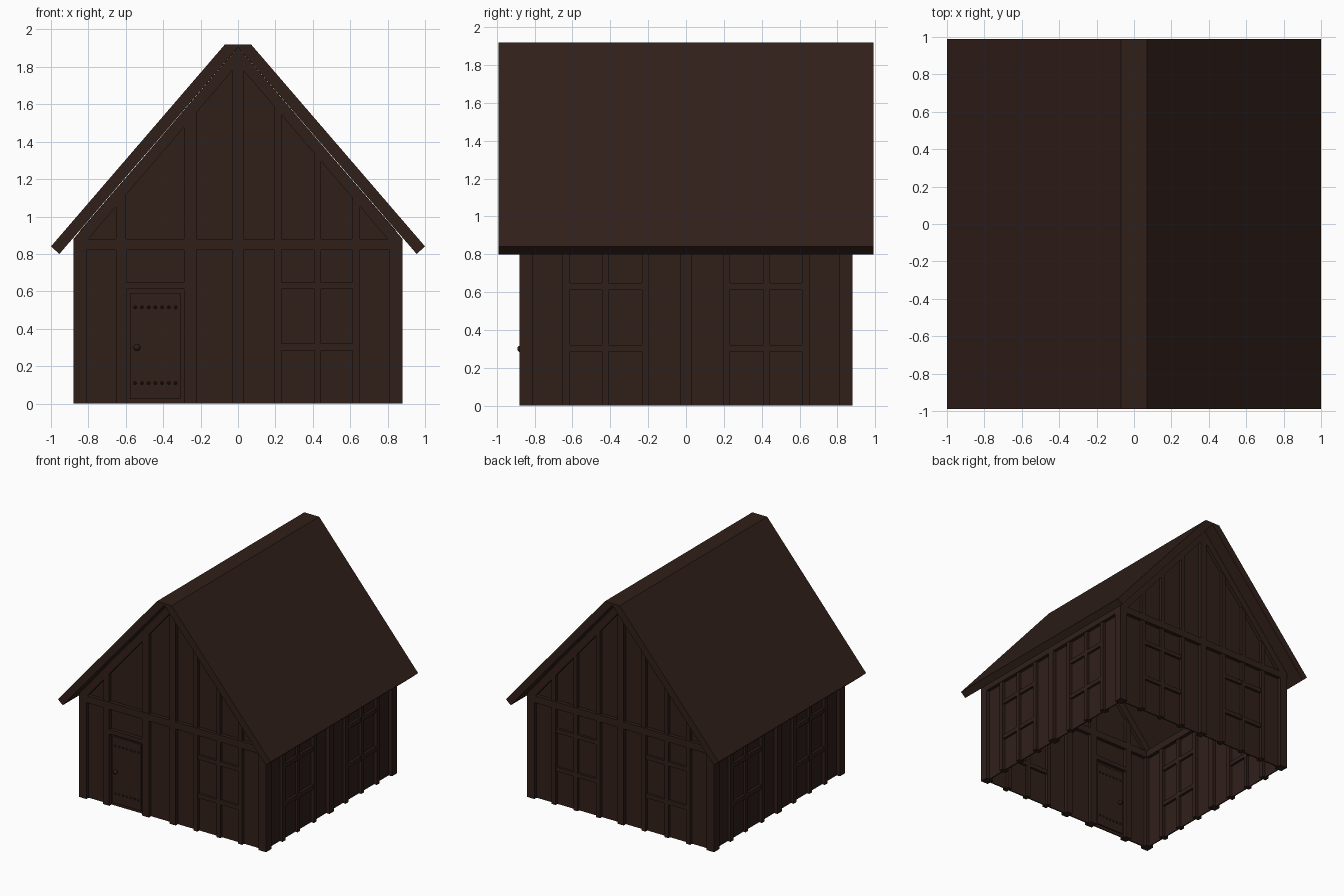
import bpy, bmesh, math
from mathutils import Matrix, Vector

if "Cube" in bpy.data.objects:
    bpy.data.objects.remove(bpy.data.objects["Cube"])

wood = bpy.data.materials.new("dark_wood")
wood.diffuse_color = (0.030, 0.014, 0.010, 1)
wood.use_nodes = True
wood.node_tree.nodes["Principled BSDF"].inputs["Base Color"].default_value = wood.diffuse_color

OUT, INN, MID = 0.88, 0.81, 0.845   # outer face, inner face, middle of the walls


def prism(name, pts, d0, d1, turn=0):
    """Extrude an (x, z) outline from depth d1 to d0 on the front wall, then turn it by quarter turns."""
    bm = bmesh.new()
    a = [bm.verts.new((x, -d0, z)) for x, z in pts]
    b = [bm.verts.new((x, -d1, z)) for x, z in pts]
    bm.faces.new(a)
    bm.faces.new(b[::-1])
    n = len(pts)
    for i in range(n):
        j = (i + 1) % n
        bm.faces.new((a[j], a[i], b[i], b[j]))
    return finish(name, bm, turn)


def finish(name, bm, turn=0):
    bmesh.ops.rotate(bm, verts=bm.verts, cent=(0, 0, 0),
                     matrix=Matrix.Rotation(turn * math.pi / 2, 3, 'Z'))
    bmesh.ops.recalc_face_normals(bm, faces=bm.faces)
    me = bpy.data.meshes.new(name)
    bm.to_mesh(me)
    bm.free()
    ob = bpy.data.objects.new(name, me)
    bpy.context.collection.objects.link(ob)
    me.materials.append(wood)
    return ob


def bar(name, x0, x1, z0, z1, turn, d0=OUT, d1=INN):
    return prism(name, [(x0, z0), (x1, z0), (x1, z1), (x0, z1)], d0, d1, turn)


def under(x, drop=0.0):
    """Height of the roof underside at x."""
    return 1.905 - 1.161 * abs(x) - drop


# Roof: one folded slab with a flat ridge
prism("roof", [(-1, 0.84), (-0.07, 1.92), (0.07, 1.92), (1, 0.84),
               (0.955, 0.80), (0, 1.905), (-0.955, 0.80)], 0.99, -0.99)

# Corner posts
for sx in (-1, 1):
    for turn in (0, 2):
        x0, x1 = sorted((sx * INN, sx * OUT))
        bar("corner_post", x0, x1, 0, 0.88, turn)


def window(turn, s):
    """Studs, mullion and rails of one window on side s of a wall."""
    def span(a, b):
        return sorted((s * a, s * b))
    bar("window_stud", *span(0.195, 0.232), 0, 0.82, turn, OUT - 0.004, INN + 0.004)
    bar("window_stud", *span(0.613, 0.652), 0, 0.82, turn, OUT - 0.004, INN + 0.004)
    bar("window_mullion", *span(0.41, 0.445), 0, 0.82, turn, OUT - 0.008, INN + 0.008)
    for z in (0.285, 0.612):
        bar("window_rail", *span(0.232, 0.613), z, z + 0.036, turn, OUT - 0.01, INN + 0.01)


for turn in range(4):
    # Wall panels
    if turn % 2:
        bar("side_wall", -MID, MID, 0, 0.86, turn, MID + 0.005, MID - 0.005)
    else:
        prism("gable_wall", [(-MID, 0), (MID, 0), (MID, under(MID)), (0, 1.9), (-MID, under(MID))],
              MID + 0.005, MID - 0.005, turn)
    # Beam at the eaves and centre post
    bar("eaves_beam", -INN, INN, 0.82, 0.88, turn)
    bar("centre_post", -0.03, 0.03, 0, 0.82, turn)
    # Windows, leaving the front left bay for the door
    window(turn, 1)
    if turn != 0:
        window(turn, -1)

# Gable timbers
for turn in (0, 2):
    bar("gable_post", -0.03, 0.03, 0.88, 1.84, turn)
    for s in (-1, 1):
        prism("gable_rafter", [(s * 0.88, 0.88), (0, under(0)), (0, under(0, 0.09)), (s * 0.80, 0.88)],
              OUT, INN, turn)
        studs = [(0.195, 0.232), (0.41, 0.445), (0.613, 0.652)]
        if turn == 0 and s == -1:
            studs = [(0.222, 0.288), (0.60, 0.652)]
        for a, b in studs:
            prism("gable_stud", [(s * a, 0.88), (s * b, 0.88), (s * b, under(b, 0.08)), (s * a, under(a, 0.08))],
                  OUT - 0.004, INN + 0.004, turn)

# Door with frame
bar("door_post_left", -0.652, -0.595, 0, 0.82, 0)
bar("door_post_right", -0.288, -0.222, 0, 0.82, 0)
bar("door_lintel", -0.595, -0.288, 0.612, 0.648, 0)
bar("door_panel", -0.578, -0.308, 0.025, 0.59, 0, MID + 0.015, MID - 0.015)


def ball(name, x, y, z, r, seg):
    bm = bmesh.new()
    bmesh.ops.create_uvsphere(bm, u_segments=seg, v_segments=seg // 2, radius=r,
                              matrix=Matrix.Translation(Vector((x, y, z))))
    finish(name, bm)


# Knobs and rivets on both faces of the door
for side in (-1, 1):
    y = -MID + side * 0.017
    ball("door_knob", -0.54, y + side * 0.012, 0.30, 0.018, 12)
    for z in (0.11, 0.515):
        for i in range(7):
            ball("door_rivet", -0.55 + i * 0.036, y, z, 0.009, 8)
